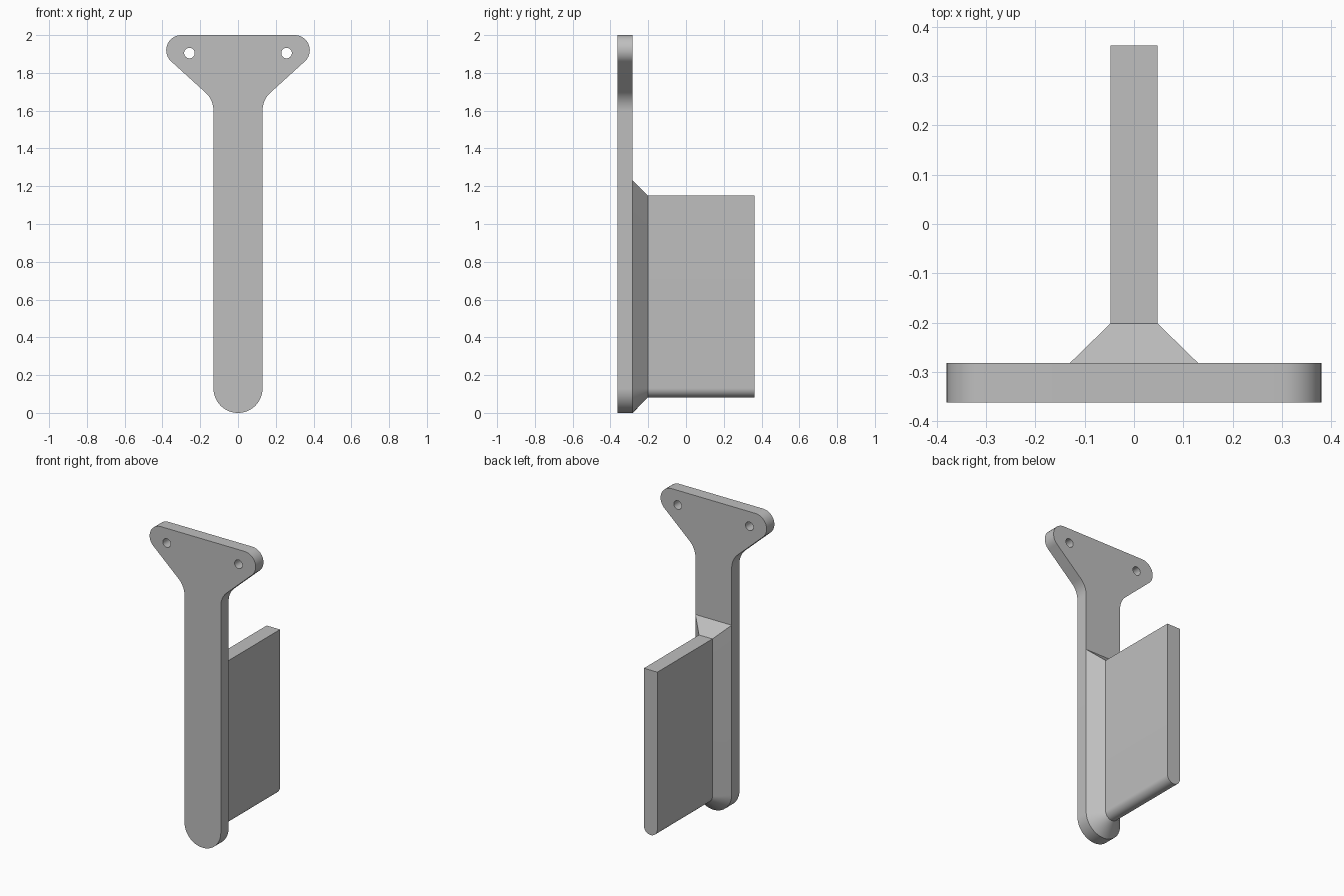
import bpy, bmesh
from math import sin, cos, radians, pi

cube = bpy.data.objects.get("Cube")
if cube:
    bpy.data.objects.remove(cube, do_unlink=True)

grey = bpy.data.materials.new("light_grey")
grey.use_nodes = True
GREY = (0.52, 0.52, 0.52, 1)
grey.diffuse_color = GREY
grey.node_tree.nodes["Principled BSDF"].inputs["Base Color"].default_value = GREY

FRONT, PLATE_BACK, NECK_BACK, FIN_BACK = -0.362, -0.282, -0.202, 0.362
HALF = 0.13            # half width of the stem
FIN_HALF = 0.048       # half thickness of the fin


def arc(cx, cz, r, start, end, steps=16):
    """Points on an arc, angles in degrees from +x towards +z."""
    angles = [radians(start + (end - start) * i / steps) for i in range(steps + 1)]
    return [(cx + r * cos(a), cz + r * sin(a)) for a in angles]


def smooth(obj):
    bpy.ops.object.select_all(action="DESELECT")
    obj.select_set(True)
    bpy.context.view_layer.objects.active = obj
    bpy.ops.object.shade_smooth_by_angle(angle=radians(25))


def make_object(name, bm):
    bmesh.ops.recalc_face_normals(bm, faces=bm.faces)
    mesh = bpy.data.meshes.new(name)
    bm.to_mesh(mesh)
    bm.free()
    mesh.materials.append(grey)
    obj = bpy.data.objects.new(name, mesh)
    bpy.context.collection.objects.link(obj)
    smooth(obj)
    return obj


def extrude_outline(name, points, y0, y1):
    """Solid prism from an x-z outline."""
    bm = bmesh.new()
    face = bm.faces.new([bm.verts.new((x, y0, z)) for x, z in points])
    moved = bmesh.ops.extrude_face_region(bm, geom=[face])["geom"]
    verts = [v for v in moved if isinstance(v, bmesh.types.BMVert)]
    bmesh.ops.translate(bm, verts=verts, vec=(0, y1 - y0, 0))
    return make_object(name, bm)


# Back plate: round foot, straight stem, flared head with rounded corners
SLOPE = 42
right_half = (arc(0, HALF, HALF, -90, 0, 20)
              + arc(HALF + 0.13, 1.6, 0.13, 180, 90 + SLOPE)
              + arc(0.3, 1.92, 0.08, SLOPE - 90, 90, 20))
left_half = [(-x, z) for x, z in reversed(right_half[1:])]
plate = extrude_outline("mounting_plate", right_half + left_half, FRONT, PLATE_BACK)

# Screw holes through the head
for side in (-1, 1):
    ring = arc(side * 0.257, 1.905, 0.028, 0, 360, 32)[:-1]
    cutter = extrude_outline("hole_cutter", ring, FRONT - 0.05, PLATE_BACK + 0.05)
    cutter.hide_render = True
    cut = plate.modifiers.new("screw_hole", "BOOLEAN")
    cut.operation, cut.solver, cut.object = "DIFFERENCE", "EXACT", cutter
    bpy.context.view_layer.objects.active = plate
    bpy.ops.object.modifier_apply(modifier=cut.name)
    bpy.data.objects.remove(cutter, do_unlink=True)
smooth(plate)


# Fin and its tapered neck: round-bottomed sections joined front to back
def section(half, top):
    return [(half, top), *arc(0, HALF, half, 0, -180, 32), (-half, top)]


bm = bmesh.new()
sections = ((HALF, 1.23, PLATE_BACK), (FIN_HALF, 1.15, NECK_BACK), (FIN_HALF, 1.15, FIN_BACK))
rings = [[bm.verts.new((x, y, z)) for x, z in section(half, top)]
         for half, top, y in sections]
for a, b in zip(rings, rings[1:]):
    for i in range(len(a)):
        j = (i + 1) % len(a)
        bm.faces.new((a[i], a[j], b[j], b[i]))
bm.faces.new(rings[0])
bm.faces.new(rings[-1])
make_object("fin_with_neck", bm)
